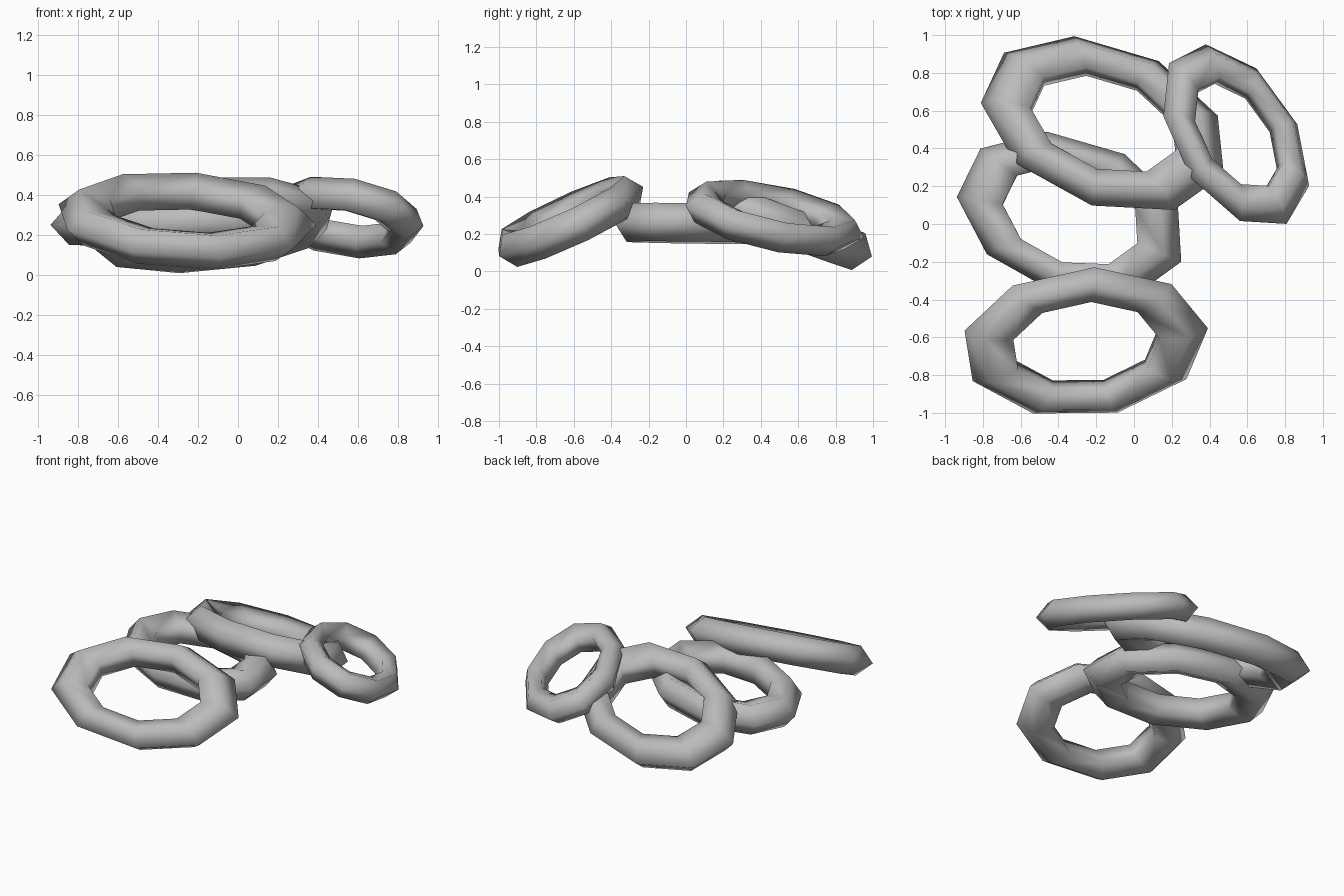
import bpy
from mathutils import Matrix, Vector

cube = bpy.data.objects.get("Cube")
if cube:
    bpy.data.objects.remove(cube, do_unlink=True)

# Single dull metal colour
metal = bpy.data.materials.new("dull_grey_metal")
metal.use_nodes = True
grey = (0.5, 0.5, 0.5, 1.0)
metal.diffuse_color = grey
metal.node_tree.nodes["Principled BSDF"].inputs["Base Color"].default_value = grey

MINOR = 0.221


def add_link(name, centre, long_axis, short_axis, half_thickness):
    """Low-poly ring stretched to an oval spanned by its two half-axes."""
    bpy.ops.mesh.primitive_torus_add(
        major_segments=9, minor_segments=5,
        major_radius=1 - MINOR, minor_radius=MINOR, location=(0, 0, 0))
    link = bpy.context.object
    link.name = name
    link.data.name = name

    u, v = Vector(long_axis), Vector(short_axis)
    w = u.cross(v).normalized() * (half_thickness / MINOR)
    stretch = Matrix((u, v, w)).transposed().to_4x4()
    link.data.transform(stretch)
    link.location = centre

    link.data.materials.append(metal)
    bpy.ops.object.shade_smooth()
    return link


# Four oval links lying in a loose, overlapping chain
add_link("front_link", (-0.262, -0.627, 0.27),
         (-0.635, 0.063, 0.083), (0.165, 0.393, 0.17), 0.1)
add_link("middle_link", (-0.33, 0.043, 0.257),
         (-0.608, 0.10, -0.008), (-0.026, 0.435, -0.004), 0.108)
add_link("back_link", (-0.156, 0.526, 0.251),
         (-0.655, 0.115, -0.035), (-0.047, 0.455, -0.168), 0.11)
add_link("left_end_link", (0.537, 0.465, 0.287),
         (-0.382, 0.106, 0.09), (-0.092, 0.475, -0.122), 0.09)
